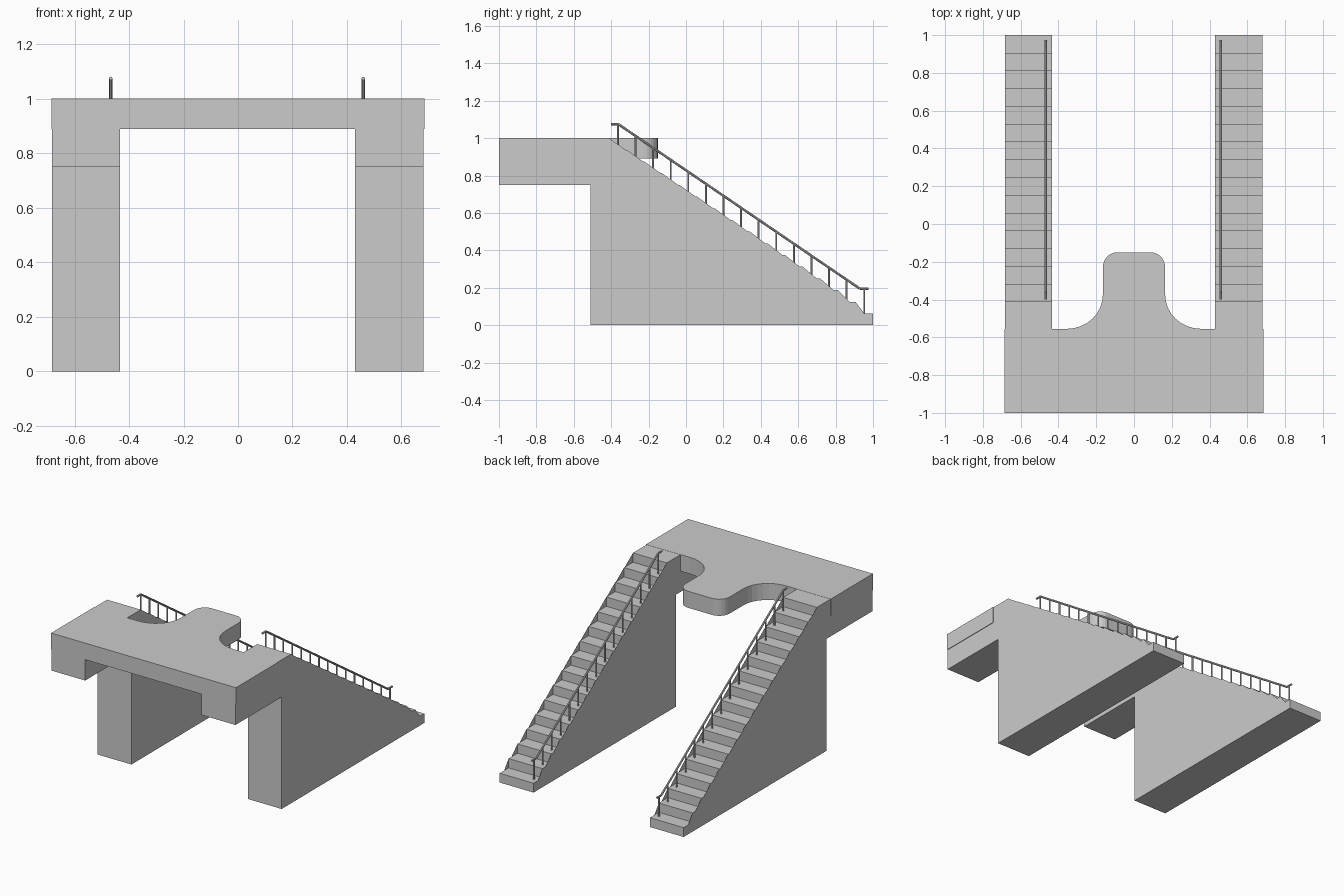
import bpy, bmesh, math
from mathutils import Vector, Matrix

if "Cube" in bpy.data.objects:
    bpy.data.objects.remove(bpy.data.objects["Cube"])

N = 16                      # risers per flight
RUN, RISE = 1.411 / 15, 1 / N


def finish(bm, name):
    mesh = bpy.data.meshes.new(name)
    bm.to_mesh(mesh)
    bm.free()
    ob = bpy.data.objects.new(name, mesh)
    bpy.context.collection.objects.link(ob)
    return ob


def prism(bm, points, offset):
    # Extrude a closed outline into a solid
    face = bm.faces.new([bm.verts.new(p) for p in points])
    ext = bmesh.ops.extrude_face_region(bm, geom=[face])
    verts = [g for g in ext["geom"] if isinstance(g, bmesh.types.BMVert)]
    bmesh.ops.translate(bm, verts=verts, vec=offset)
    bmesh.ops.recalc_face_normals(bm, faces=bm.faces[:])


def bar(bm, a, b, r):
    a, b = Vector(a), Vector(b)
    d = b - a
    rot = d.to_track_quat('Z', 'Y').to_matrix().to_4x4()
    bmesh.ops.create_cone(bm, cap_ends=True, segments=8, radius1=r, radius2=r,
                          depth=d.length, matrix=Matrix.Translation((a + b) / 2) @ rot)


def arc(cx, cy, rx, ry, a0, a1, n=6):
    angles = [math.radians(a0 + (a1 - a0) * i / n) for i in range(n + 1)]
    return [(cx + rx * math.cos(t), cy + ry * math.sin(t)) for t in angles]


def staircase(name, x0, x1):
    # Solid flight with an overhanging landing block
    bm = bmesh.new()
    prof = [(-1, 1), (-1, 0.75), (-0.51, 0.75), (-0.51, 0), (1, 0)]
    for i in range(N):
        y = 1 - RUN * i
        if i:
            prof.append((y, RISE * i))
        prof.append((y, RISE * (i + 1)))
    prism(bm, [(x0, y, z) for y, z in prof], (x1 - x0, 0, 0))
    # Thin side webs filling the step notches along lines from the foot
    for x, flip in ((x0, True), (x1, False)):
        for i in range(1, N):
            y, z = 1 - RUN * i, RISE * i
            yt = 1 + (y - 1) * z / (z + RISE)
            tri = [(x, y, z), (x, yt, z), (x, y, z + RISE)]
            bm.faces.new([bm.verts.new(p) for p in (tri[::-1] if flip else tri)])
    finish(bm, name)


def railing(name, x):
    # Handrail with level ends, and one post per tread
    bm = bmesh.new()
    path = [(0.975, 0.195), (0.93, 0.195), (-0.362, 1.075), (-0.4, 1.075)]
    for (y0, z0), (y1, z1) in zip(path, path[1:]):
        bar(bm, (x, y0, z0), (x, y1, z1), 0.0065)
    for i in range(1, N):
        y = 1 - RUN * (i - 0.5)
        top = min(1.075, max(0.195, 0.195 + (0.93 - y) * 0.88 / 1.292))
        bar(bm, (x, y, RISE * i), (x, y, top), 0.005)
    finish(bm, name)


# Platform slab with a rounded tongue
half = [(0.685, -1), (0.685, -0.555)]
half += arc(0.355, -0.375, 0.19, 0.18, 270, 180, 8)
half += arc(0.09, -0.23, 0.075, 0.08, 0, 90)
outline = half + [(-x, y) for x, y in reversed(half)]
bm = bmesh.new()
prism(bm, [(x, y, 0.89) for x, y in outline], (0, 0, 0.111))
finish(bm, "platform")

# Two flights and their inner handrails
for side, x0, x1, xr in (("left", -0.683, -0.433, -0.467), ("right", 0.43, 0.681, 0.46)):
    staircase(side + "_staircase", x0, x1)
    railing(side + "_railing", xr)
